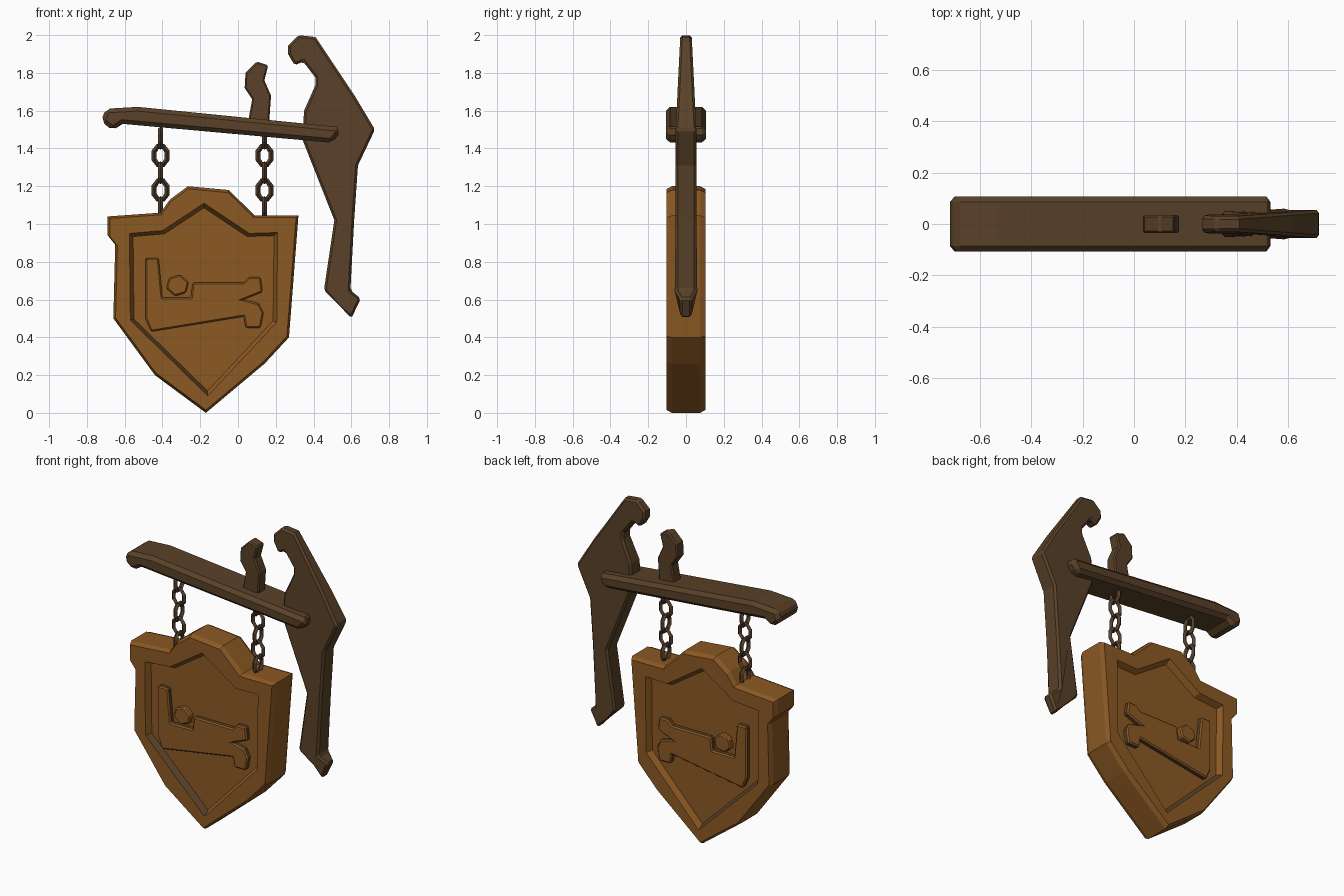
import bpy, bmesh, math
from mathutils import Matrix

if "Cube" in bpy.data.objects:
    bpy.data.objects.remove(bpy.data.objects["Cube"])


def material(name, rgb):
    m = bpy.data.materials.new(name)
    m.diffuse_color = (*rgb, 1)
    m.use_nodes = True
    m.node_tree.nodes["Principled BSDF"].inputs["Base Color"].default_value = m.diffuse_color
    return m


dark_wood = material("dark wood", (0.10, 0.053, 0.021))
board_wood = material("golden board wood", (0.26, 0.10, 0.017))
iron = material("brown iron", (0.085, 0.05, 0.026))


def finish(name, bm, mats, bevel=0):
    bmesh.ops.recalc_face_normals(bm, faces=bm.faces)
    me = bpy.data.meshes.new(name)
    bm.to_mesh(me)
    bm.free()
    for m in mats:
        me.materials.append(m)
    ob = bpy.data.objects.new(name, me)
    bpy.context.collection.objects.link(ob)
    if bevel:
        mod = ob.modifiers.new("worn edges", 'BEVEL')
        mod.width = bevel
        mod.segments = 1
        mod.limit_method = 'ANGLE'
        mod.angle_limit = math.radians(50)
    return ob


def loop(bm, pts, y, s=1, c=(0, 0)):
    """Closed outline at depth y, shrunk by s about c; y may depend on height."""
    f = y if callable(y) else (lambda z: y)
    return [bm.verts.new((c[0] + (x - c[0]) * s, f(z), c[1] + (z - c[1]) * s))
            for x, z in pts]


def bridge(bm, a, b):
    n = len(a)
    return [bm.faces.new((a[i], a[(i + 1) % n], b[(i + 1) % n], b[i])) for i in range(n)]


def prism(name, pts, half, mats, bevel=0):
    """Profile in x,z pushed out evenly to both sides of y = 0."""
    f = half if callable(half) else (lambda z: half)
    bm = bmesh.new()
    a = loop(bm, pts, lambda z: -f(z))
    b = loop(bm, pts, f)
    bm.faces.new(a)
    bm.faces.new(b[::-1])
    for face in bridge(bm, a, b):
        face.material_index = len(mats) - 1
    return finish(name, bm, mats, bevel)


# Shield board: chamfered rim with a sunken panel on both sides
outer = [(-.69, 1.04), (-.41, 1.06), (-.36, 1.13), (-.265, 1.2), (-.05, 1.18), (.09, 1.045),
         (.32, 1.045), (.27, .40), (.14, .26), (-.17, .0), (-.44, .20), (-.66, .5),
         (-.65, .89), (-.69, .94)]
inner = [(-.575, .95), (-.40, .965), (-.18, 1.11), (.06, .95), (.21, .955),
         (.205, .48), (-.16, .09), (-.57, .49)]
C = (-.18, .62)
bm = bmesh.new()
mids = [loop(bm, outer, -.075), loop(bm, outer, .075)]
bridge(bm, *mids)
for mid, side in zip(mids, (-1, 1)):
    lip = loop(bm, outer, side * .103, .975, C)
    hole = loop(bm, inner, side * .103)
    floor = loop(bm, inner, side * .068, .95, C)
    bridge(bm, mid, lip)
    for i, face in enumerate(bridge(bm, hole, floor)):
        face.material_index = 1 if i == 6 else 0
    bm.faces.new(floor)
    edges = [bm.edges.get((l[i - 1], l[i])) for l in (lip, hole) for i in range(len(l))]
    bmesh.ops.triangle_fill(bm, edges=edges, use_beauty=True)
finish("shield_board", bm, [board_wood, dark_wood])

# Raised tool emblem, showing on both faces
emblem = [(-.49, .82), (-.42, .82), (-.40, .61), (-.25, .61), (-.24, .69), (.03, .69),
          (.06, .72), (.12, .72), (.13, .64), (.03, .60), (.11, .58), (.135, .53),
          (.12, .45), (.04, .45), (.03, .51), (-.46, .43), (-.49, .5)]
prism("emblem_relief", emblem, .098, [board_wood, dark_wood], .008)
nut = [(-.32 + .062 * math.cos(k * math.pi / 3 + .3), .675 + .058 * math.sin(k * math.pi / 3 + .3))
       for k in range(6)]
prism("emblem_knob", nut, .1, [board_wood], .008)

# Wall post, widest at the bracket and thinner at its ends
post = [(.265, 1.9), (.265, 1.945), (.32, 2.0), (.41, 1.99), (.62, 1.675), (.725, 1.5),
        (.635, 1.31), (.615, 1.02), (.595, .65), (.65, .605), (.60, .50), (.54, .565),
        (.455, .65), (.51, 1.02), (.34, 1.45), (.35, 1.6), (.41, 1.735), (.41, 1.775),
        (.345, 1.86), (.30, 1.84)]
prism("wall_post", post,
      lambda z: .03 if z < .62 else .055 - .025 * max(0, (z - 1.5) / .5), [dark_wood], .012)

# Hanging beam and the finial hook above it
beam = [(-.70, 1.61), (-.53, 1.62), (.52, 1.515), (.545, 1.49), (.50, 1.43),
        (-.61, 1.53), (-.665, 1.495), (-.725, 1.545)]
prism("hanging_beam", beam, .107, [dark_wood], .022)
hook = [(.10, 1.86), (.16, 1.84), (.14, 1.76), (.175, 1.68), (.165, 1.54), (.055, 1.55),
        (.075, 1.66), (.035, 1.72), (.04, 1.80)]
prism("beam_finial", hook, .036, [dark_wood], .008)


# Chains of faceted oval links, alternately turned a quarter
def link(name, x, z, turned):
    bm = bmesh.new()
    n, m, r = 8, 4, .014
    rings = []
    for i in range(n):
        a = 2 * math.pi * (i + .5) / n
        ring = []
        for j in range(m):
            b = 2 * math.pi * j / m
            k = r * math.cos(b)
            ring.append(bm.verts.new(((.038 + k) * math.cos(a), r * math.sin(b),
                                      (.052 + k) * math.sin(a))))
        rings.append(ring)
    for i in range(n):
        bridge(bm, rings[i - 1], rings[i])
    turn = math.pi / 2 if turned else 0
    bm.transform(Matrix.Translation((x, 0, z)) @ Matrix.Rotation(turn, 4, 'Z'))
    finish(name, bm, [iron])


for side, x in (("left", -.41), ("right", .14)):
    for i in range(5):
        link(f"{side}_chain_link_{i + 1}", x, 1.455 - .092 * i, i % 2 == 0)
